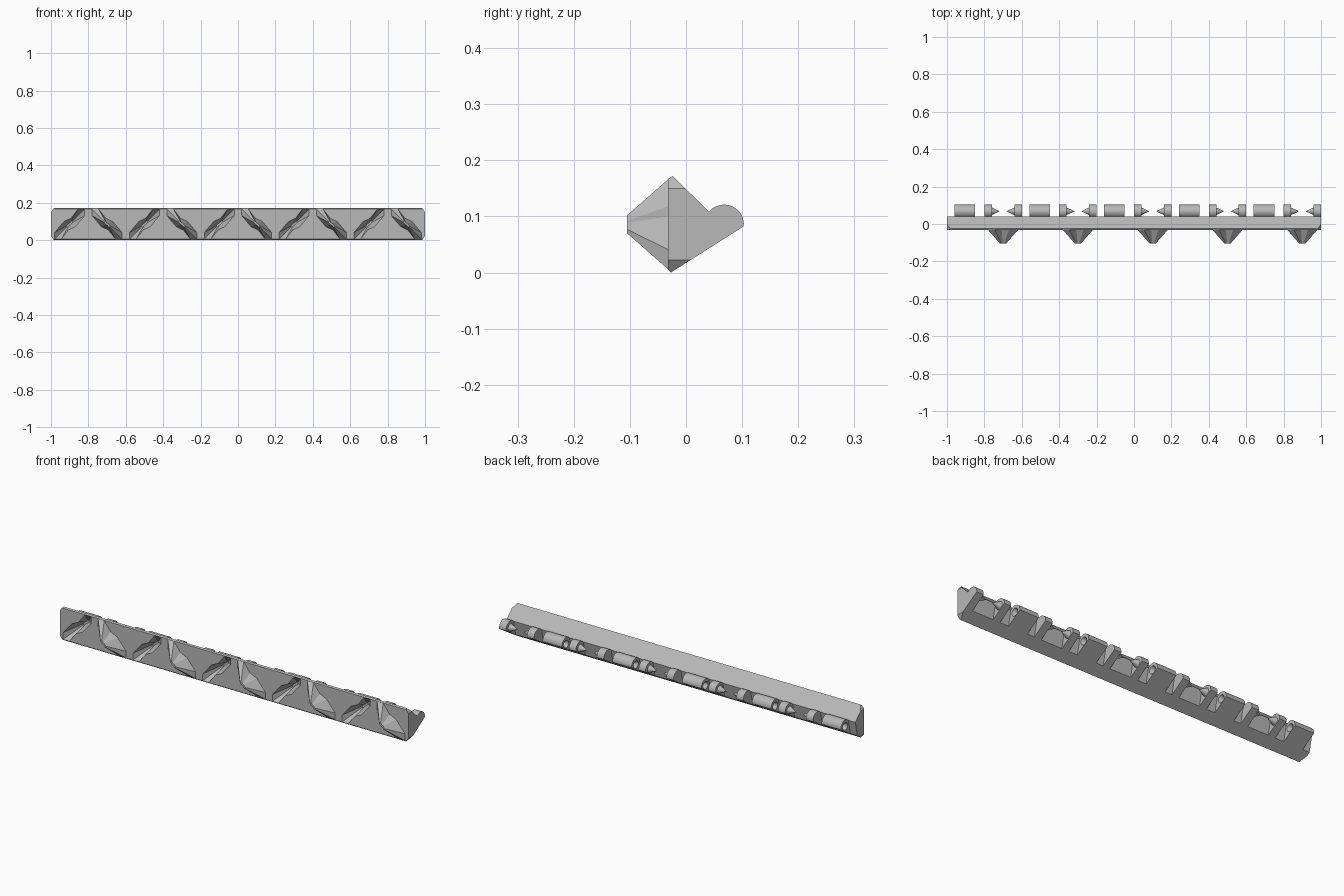
import bpy, bmesh, math
from mathutils import Matrix, Vector

cube = bpy.data.objects.get("Cube")
if cube:
    bpy.data.objects.remove(cube, do_unlink=True)

grey = bpy.data.materials.new("mid_grey")
grey.use_nodes = True
GREY = (0.48, 0.48, 0.48, 1)
grey.diffuse_color = GREY
grey.node_tree.nodes["Principled BSDF"].inputs["Base Color"].default_value = GREY

AXIS_Y, AXIS_Z, RADIUS = 0.068, 0.086, 0.035   # hinge pin line
FRONT, MID_Z, DEPTH = -0.032, 0.086, 0.073     # front face, key height and depth
STEP, COUNT = 0.4, 5


def loft(bm, ring_a, ring_b):
    """Closed solid between two matching rings."""
    a = [bm.verts.new(p) for p in ring_a]
    b = [bm.verts.new(p) for p in ring_b]
    bm.faces.new(a)
    bm.faces.new(b[::-1])
    for i in range(len(a)):
        j = (i + 1) % len(a)
        bm.faces.new((a[j], a[i], b[i], b[j]))


def along_x(bm, section, x0, x1):
    loft(bm, [(x0, y, z) for y, z in section], [(x1, y, z) for y, z in section])


def pin(bm, x, direction, overlap):
    """Cone on the hinge line, pointing along x from its seat at x."""
    length, r = 0.042, 0.02
    tip, base = x + direction * length, x - direction * overlap
    scale = r * (length + overlap) / length
    ring = [Vector((base, AXIS_Y + scale * math.cos(t), AXIS_Z + scale * math.sin(t)))
            for t in (math.tau * i / 24 for i in range(24))]
    point = [Vector((tip, AXIS_Y, AXIS_Z)).lerp(v, 0.03) + Vector((0, 0, 0)) for v in ring]
    loft(bm, ring, point)


# Bone-shaped outline of the diagonal locking keys; half of it, the rest by symmetry
HALF = [(-0.08, 0.08), (-0.045, 0.08), (-0.008, 0.032), (0.03, 0.014), (0.08, -0.045)]
BONE = HALF + [(-x, -z) for x, z in HALF]


def key(bm, cx, side, mirror, overlap):
    """Tapered diagonal key rising from the front face."""
    def ring(depth):
        s = 1 - 0.8 * depth / DEPTH
        return [(cx + mirror * x * s, FRONT + side * depth, MID_Z + z * s) for x, z in BONE]
    loft(bm, ring(-overlap), ring(DEPTH))


def finish(bm, name):
    bmesh.ops.recalc_face_normals(bm, faces=bm.faces)
    mesh = bpy.data.meshes.new(name)
    bm.to_mesh(mesh)
    bm.free()
    obj = bpy.data.objects.new(name, mesh)
    bpy.context.collection.objects.link(obj)
    mesh.materials.append(grey)
    return obj


def smooth(obj):
    bpy.ops.object.select_all(action='DESELECT')
    obj.select_set(True)
    bpy.context.view_layer.objects.active = obj
    bpy.ops.object.shade_smooth_by_angle(angle=math.radians(30))


starts = [-1 + STEP * i for i in range(COUNT)]

# Bar with the full hinge profile along its length
arc = [(AXIS_Y + RADIUS * math.cos(t), AXIS_Z + RADIUS * math.sin(t))
       for t in (math.radians(-6 + 146 * i / 16) for i in range(17))]
profile = [(FRONT, 0.005), (-0.027, 0)] + arc + [(-0.024, 0.172), (FRONT, 0.167)]
bm = bmesh.new()
along_x(bm, profile, -1, 1)
bar = finish(bm, "hinge_bar")

# Gaps between the knuckles
gap_section = [(0.041, 0.109), (0.022, 0.02), (0.2, 0.02), (0.2, 0.14), (0.0415, 0.14)]
gaps = bmesh.new()
for s in starts:
    first = s - (0.05 if s == starts[0] else 0)
    for a, b in ((first, s + 0.04), (s + 0.15, s + 0.2), (s + 0.24, s + 0.36)):
        along_x(gaps, gap_section, a, b)

# Conical sockets in the wide knuckles
sockets = bmesh.new()
for s in starts:
    pin(sockets, s + 0.04, 1, 0.004)
    pin(sockets, s + 0.15, -1, 0.004)

# Diagonal recesses in the front face
recesses = bmesh.new()
for s in starts:
    key(recesses, s + 0.1, 1, -1, 0.004)

# Cut corners at both ends
corners = bmesh.new()
for e in (-1, 1):
    for z, out in ((0.15, 1), (0.022, -1)):
        tri = [(e * 1.003, z - out * 0.004), (e * 0.982, z + out * 0.024),
               (e * 1.003, z + out * 0.024)]
        loft(corners, [(x, -0.2, h) for x, h in tri], [(x, 0.2, h) for x, h in tri])

bpy.context.view_layer.objects.active = bar
for bm, name in ((gaps, "gap_cutter"), (sockets, "socket_cutter"),
                 (recesses, "recess_cutter"), (corners, "corner_cutter")):
    cutter = finish(bm, name)
    cutter.hide_render = True
    mod = bar.modifiers.new(name, 'BOOLEAN')
    mod.operation = 'DIFFERENCE'
    mod.solver = 'EXACT'
    mod.object = cutter
    bpy.ops.object.modifier_apply(modifier=name)
    bpy.data.objects.remove(cutter, do_unlink=True)
smooth(bar)

# Diagonal keys standing out of the front face, and hinge pins facing each other
for i, s in enumerate(starts, 1):
    bm = bmesh.new()
    key(bm, s + 0.3, -1, 1, 0.002)
    finish(bm, f"locking_key_{i}")
    bm = bmesh.new()
    pin(bm, s + 0.24, 1, 0.001)
    pin(bm, s + 0.36, -1, 0.001)
    smooth(finish(bm, f"hinge_pins_{i}"))
